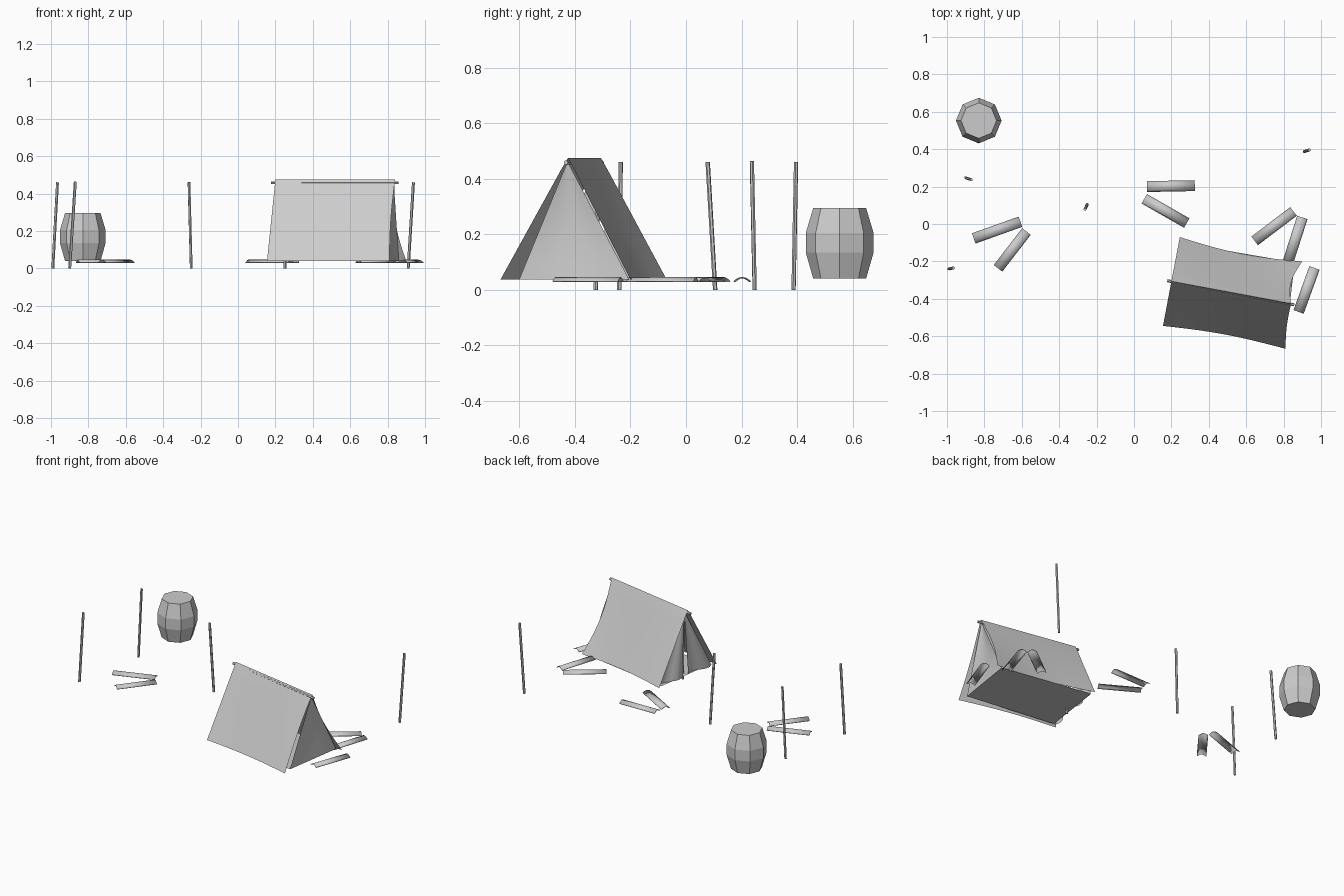
import bpy, math
from mathutils import Vector

if "Cube" in bpy.data.objects:
    bpy.data.objects.remove(bpy.data.objects["Cube"])


def make(name, verts, faces, smooth=None):
    me = bpy.data.meshes.new(name)
    me.from_pydata([tuple(v) for v in verts], [], faces)
    me.update()
    ob = bpy.data.objects.new(name, me)
    bpy.context.collection.objects.link(ob)
    if smooth:
        bpy.ops.object.select_all(action='DESELECT')
        ob.select_set(True)
        bpy.context.view_layer.objects.active = ob
        bpy.ops.object.shade_smooth_by_angle(angle=math.radians(smooth))
    return ob


def sheet(name, fn, nu, nv, smooth=60):
    """Grid surface from fn(u, v), u and v in 0..1."""
    verts = [fn(i / nu, j / nv) for i in range(nu + 1) for j in range(nv + 1)]
    w = nv + 1
    faces = [(i * w + j, (i + 1) * w + j, (i + 1) * w + j + 1, i * w + j + 1)
             for i in range(nu) for j in range(nv)]
    return make(name, verts, faces, smooth)


def rod(name, a, b, r=0.008, n=6):
    a, b = Vector(a), Vector(b)
    q = (b - a).to_track_quat('Z', 'Y')
    ring = [q @ Vector((r * math.cos(k * math.tau / n), r * math.sin(k * math.tau / n), 0))
            for k in range(n)]
    faces = [(k, (k + 1) % n, n + (k + 1) % n, n + k) for k in range(n)]
    faces += [tuple(range(n))[::-1], tuple(range(n, 2 * n))]
    return make(name, [a + p for p in ring] + [b + p for p in ring], faces)


# Barrel: eight staves, four rings
rings = [(0.095, 0.04), (0.122, 0.135), (0.122, 0.205), (0.095, 0.295)]
bv = [(-0.83 + r * math.sin(k * math.tau / 8), 0.553 + r * math.cos(k * math.tau / 8), z)
      for r, z in rings for k in range(8)]
bf = [(i * 8 + (k + 1) % 8, i * 8 + k, i * 8 + 8 + k, i * 8 + 8 + (k + 1) % 8)
      for i in range(3) for k in range(8)]
make("barrel", bv, bf + [tuple(range(8)), tuple(range(24, 32))[::-1]])

# Leaning posts, the last one standing inside the tent
posts = [((-0.99, -0.24, 0), (-0.965, -0.235, 0.46)),
         ((-0.90, 0.247, 0), (-0.87, 0.237, 0.463)),
         ((-0.25, 0.105, 0), (-0.262, 0.078, 0.46)),
         ((0.91, 0.387, 0), (0.938, 0.396, 0.46)),
         ((0.252, -0.325, 0), (0.24, -0.315, 0.455))]
for i, (a, b) in enumerate(posts):
    rod(f"post_{i + 1}", a, b)
rod("ridge_pole", (0.178, -0.303, 0.458), (0.857, -0.432, 0.458))

# Tent roof: sagging sheet draped over the ridge
RIDGE = Vector((0.2, -0.306, 0.477)), Vector((0.84, -0.425, 0.477))
BACK = Vector((0.245, -0.07, 0.038)), Vector((0.9, -0.2, 0.038))
FRONT = Vector((0.155, -0.545, 0.038)), Vector((0.81, -0.667, 0.038))


def roof(u, v):
    s = 2 * v - 1
    t = abs(s)
    side = BACK if s > 0 else FRONT
    top, low = RIDGE[0].lerp(RIDGE[1], u), side[0].lerp(side[1], u)
    p = top.lerp(low, t)
    p.y -= math.copysign(0.024 if s > 0 else 0.016, s) * math.sin(math.pi * u) * t
    p.x -= (0.03 if s > 0 else 0.008) * math.sin(math.pi * t) * u ** 3
    if t < 0.01:
        p.z -= 0.003
    return p


sheet("tent_roof", roof, 12, 20, 80)

# Inner tent: floor and closed right end, shaded as one soft piece
a0, a1 = Vector((0.19, -0.52, 0.038)), Vector((0.80, -0.60, 0.038))
b0, b1 = Vector((0.25, -0.10, 0.038)), Vector((0.86, -0.205, 0.038))
apex = Vector((0.833, -0.426, 0.462))
sheet("tent_floor", lambda u, v: a0.lerp(a1, u).lerp(b0.lerp(b1, u), v), 4, 4)


def end_panel(u, v):
    p = apex.lerp(a1.lerp(b1, v), u)
    p.x -= 0.015 * math.sin(math.pi * u) * math.sin(math.pi * v)
    return p


sheet("tent_end_panel", end_panel, 8, 6)


# Two loosely hanging door flaps at the left end
def flap(name, s0, s1):
    def fn(u, v):
        s = s0 + (s1 - s0) * v
        p = Vector((0.21, -0.308, 0.462)).lerp(BACK[0].lerp(FRONT[0], s), u)
        p.x += 0.02 + 0.018 * u * math.sin(2 * math.pi * v)
        return p
    sheet(name, fn, 6, 6)


flap("door_flap_back", 0.03, 0.45)
flap("door_flap_front", 0.55, 0.95)


# Arched boards lying in pairs on the ground
def board(name, a, b, width=0.058):
    a, b = Vector(a), Vector(b)
    side = Vector((a.y - b.y, b.x - a.x)).normalized() * width

    def fn(u, v):
        p = a.lerp(b, u) + side * (v - 0.5)
        return Vector((p.x, p.y, 0.032 + 0.014 * math.sin(math.pi * v)))
    ob = sheet(name, fn, 1, 6)
    m = ob.modifiers.new("thickness", 'SOLIDIFY')
    m.thickness = 0.004


boards = [((-0.857, -0.077), (-0.607, 0.012)), ((-0.575, -0.04), (-0.727, -0.237)),
          ((0.07, 0.2), (0.325, 0.205)), ((0.055, 0.135), (0.282, 0.005)),
          ((0.645, -0.09), (0.853, 0.067)), ((0.9, 0.035), (0.823, -0.205)),
          ((0.965, -0.235), (0.88, -0.47))]
for i, (a, b) in enumerate(boards):
    board(f"board_{i + 1}", a, b)
